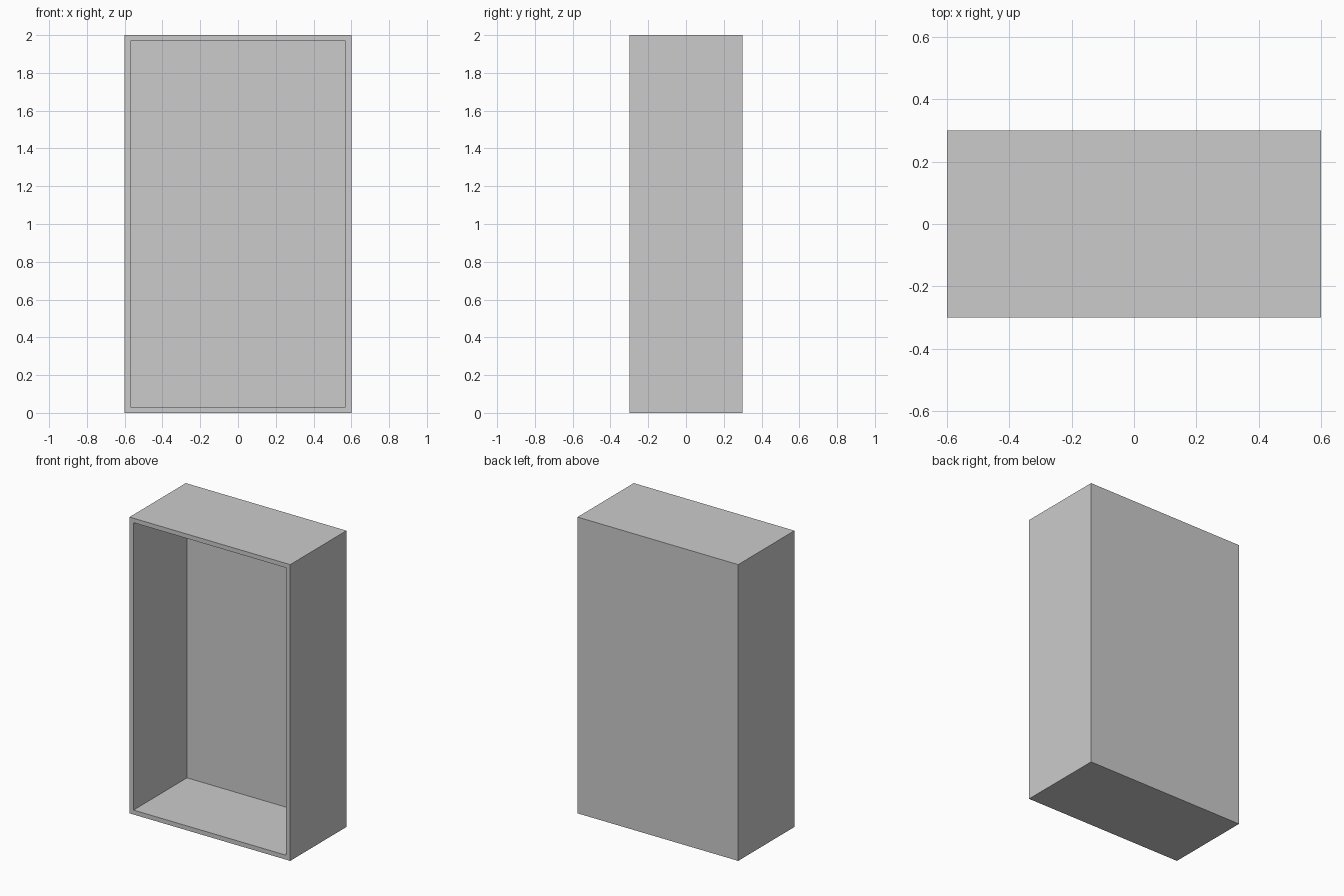
import bpy
import bmesh
from mathutils import Matrix, Vector

if "Cube" in bpy.data.objects:
    bpy.data.objects.remove(bpy.data.objects["Cube"])

WIDTH, DEPTH, HEIGHT = 1.2, 0.6, 2.0
WALL = 0.03

bm = bmesh.new()

# Outer case, standing on the ground
bmesh.ops.create_cube(bm, size=1.0, matrix=Matrix.Translation((0, 0, HEIGHT / 2))
                      @ Matrix.Diagonal((WIDTH, DEPTH, HEIGHT, 1)))
bm.normal_update()

# Front rim: inset the front face by the wall thickness
front = min(bm.faces, key=lambda f: f.calc_center_median().y)
bmesh.ops.inset_region(bm, faces=[front], thickness=WALL, use_even_offset=True)

# Hollow interior: push the opening in, leaving a back panel
inner = bmesh.ops.extrude_discrete_faces(bm, faces=[front])["faces"][0]
bmesh.ops.translate(bm, verts=inner.verts, vec=Vector((0, DEPTH - WALL, 0)))
bmesh.ops.recalc_face_normals(bm, faces=bm.faces)

mesh = bpy.data.meshes.new("cabinet_case")
bm.to_mesh(mesh)
bm.free()
bpy.context.collection.objects.link(bpy.data.objects.new("cabinet_case", mesh))
